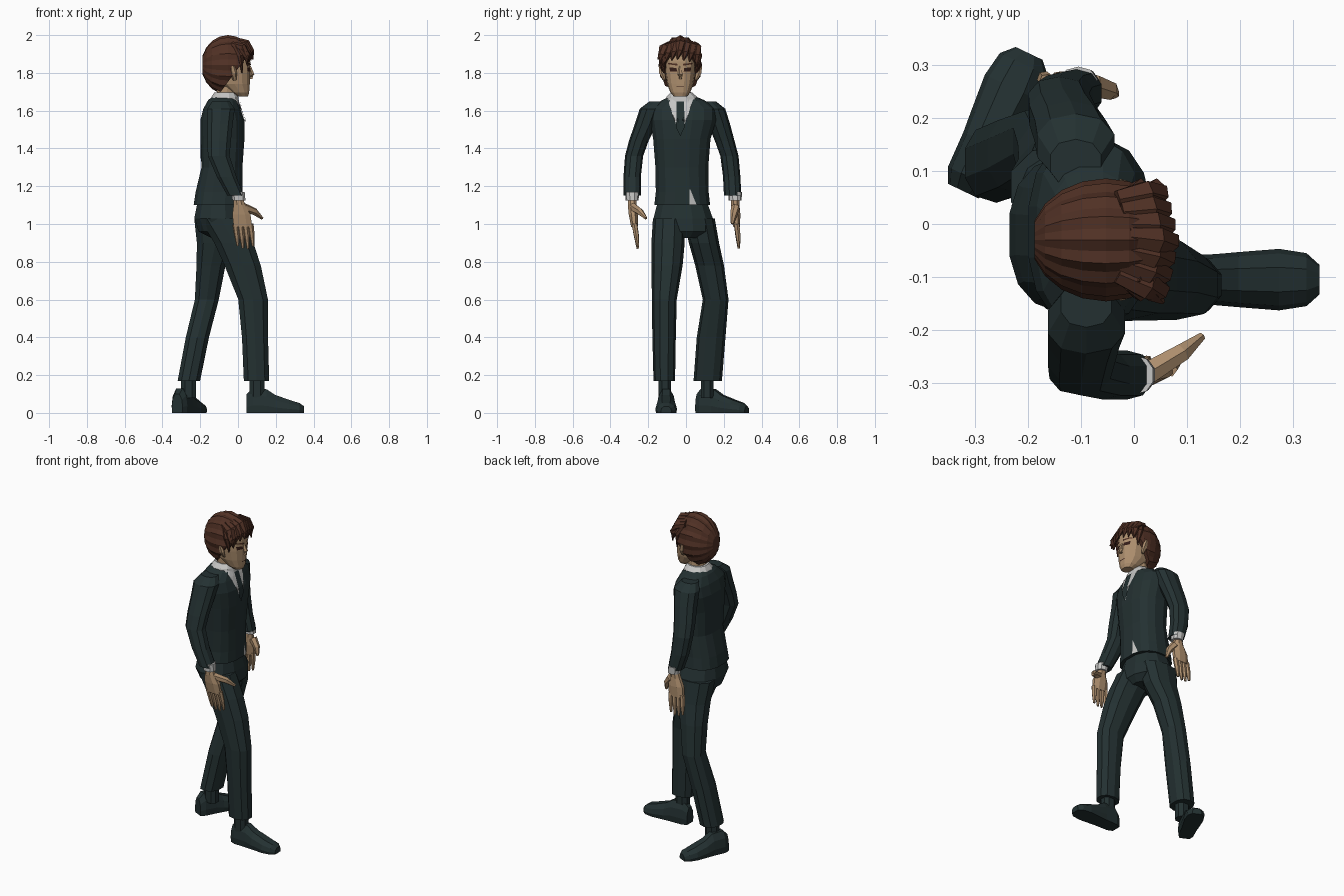
import bpy, bmesh, math
from mathutils import Vector
from mathutils.bvhtree import BVHTree

cube = bpy.data.objects.get("Cube")
if cube:
    bpy.data.objects.remove(cube)


def material(name, r, g, b):
    m = bpy.data.materials.new(name)
    m.use_nodes = True
    m.diffuse_color = (r, g, b, 1)
    shader = next(n for n in m.node_tree.nodes if n.type == 'BSDF_PRINCIPLED')
    shader.inputs["Base Color"].default_value = (r, g, b, 1)
    shader.inputs["Roughness"].default_value = 0.9
    return m


suit = material("dark green cloth", .017, .030, .031)
hair = material("brown hair", .080, .030, .018)
skin = material("tan skin", .43, .28, .16)
shirt = material("white shirt", .56, .56, .55)
dark = material("dark brown eye", .035, .012, .009)


def finish(name, bm, mat):
    bmesh.ops.recalc_face_normals(bm, faces=bm.faces)
    mesh = bpy.data.meshes.new(name)
    bm.to_mesh(mesh)
    bm.free()
    mesh.materials.append(mat)
    obj = bpy.data.objects.new(name, mesh)
    bpy.context.collection.objects.link(obj)
    return obj


def bridge(bm, rings):
    """Join equal rings of points into a closed skin."""
    loops = [[bm.verts.new(p) for p in ring] for ring in rings]
    n = len(loops[0])
    for a, b in zip(loops, loops[1:]):
        for i in range(n):
            j = (i + 1) % n
            bm.faces.new((a[i], a[j], b[j], b[i]))
    bm.faces.new(loops[0])
    bm.faces.new(loops[-1])


def circle(n, power=2.0):
    for i in range(n):
        t = math.tau * (i + .5) / n
        c, s = math.cos(t), math.sin(t)
        yield (math.copysign(abs(c) ** (2 / power), c),
               math.copysign(abs(s) ** (2 / power), s))


def loft(name, sections, mat, n=12, power=2.3):
    """Stack level sections given as x, y, z, x radius, y radius."""
    bm = bmesh.new()
    bridge(bm, [[Vector((x + c * rx, y + s * ry, z)) for c, s in circle(n, power)]
                for x, y, z, rx, ry in sections])
    return finish(name, bm, mat)


def tube(bm, points, radii, n=6, flat=1.0):
    """Sweep a tapering section along a path."""
    pts = [Vector(p) for p in points]
    rings = []
    for i, p in enumerate(pts):
        way = pts[min(i + 1, len(pts) - 1)] - pts[max(i - 1, 0)]
        turn = way.to_track_quat('Z', 'Y')
        rings.append([p + turn @ Vector((c * radii[i], s * radii[i] * flat, 0))
                      for c, s in circle(n)])
    bridge(bm, rings)


def plate(name, outline, target, mat, lift=.004):
    """Lay a thin y-z outline on the front of a part."""
    tree = BVHTree.FromPolygons([v.co for v in target.data.vertices],
                                [p.vertices for p in target.data.polygons])
    bm = bmesh.new()
    bm.faces.new([bm.verts.new((0, y, z)) for y, z in outline])
    bmesh.ops.triangulate(bm, faces=bm.faces)
    bmesh.ops.subdivide_edges(bm, edges=bm.edges, cuts=5, use_grid_fill=True)
    for v in bm.verts:
        hit = tree.ray_cast(Vector((1, v.co.y, v.co.z)), Vector((-1, 0, 0)))[0]
        if hit is None:
            hit = tree.find_nearest(Vector((.05, v.co.y, v.co.z)))[0]
        v.co.x = hit.x + lift
    obj = finish(name, bm, mat)
    if obj.data.polygons[0].normal.x < 0:
        obj.data.flip_normals()
    return obj


# Jacket body
jacket = loft("jacket", [
    (-.105, -.02, 1.10, .132, .150), (-.10, -.02, 1.17, .126, .142),
    (-.085, -.022, 1.30, .110, .142), (-.082, -.022, 1.45, .118, .154),
    (-.083, -.015, 1.55, .118, .178), (-.085, -.015, 1.61, .100, .178),
    (-.08, -.015, 1.655, .080, .115), (-.075, -.02, 1.68, .055, .06)], suit, 16, 2.5)

# Hips and trouser legs
loft("trouser_hips", [
    (-.105, -.02, 1.13, .110, .130), (-.105, -.015, 1.03, .130, .162),
    (-.09, -.008, .96, .122, .145), (-.07, -.002, .925, .070, .07)], suit)
loft("right_trouser_leg", [
    (-.09, -.09, 1.03, .120, .085), (-.022, -.095, .90, .108, .088),
    (.025, -.10, .78, .100, .082), (.08, -.115, .60, .082, .066),
    (.09, -.116, .40, .072, .062), (.098, -.115, .17, .070, .057)], suit, 10)
loft("left_trouser_leg", [
    (-.115, .07, 1.03, .122, .082), (-.118, .095, .90, .104, .080),
    (-.143, .125, .78, .080, .076), (-.165, .157, .60, .066, .068),
    (-.215, .133, .40, .064, .076), (-.26, .115, .17, .062, .075)], suit, 10)


# Shoes, each drawn along its own heel-to-toe line
def shoe(name, heel, toe):
    heel, toe = Vector(heel), Vector(toe)
    way = toe - heel
    side = Vector((-way.y, way.x, 0)).normalized()
    up = Vector((0, 0, 1))
    bm = bmesh.new()
    rings = []
    for t, w, h in [(0, .032, .10), (.1, .046, .13), (.35, .048, .125), (.5, .052, .095),
                    (.75, .058, .068), (.92, .050, .052), (1, .028, .035)]:
        section = [(-.92, 0), (-1, .3), (-.85, .7), (-.4, 1),
                   (.4, 1), (.85, .7), (1, .3), (.92, 0)]
        rings.append([heel + way * t + side * (w * a) + up * (h * b) for a, b in section])
    bridge(bm, rings)
    finish(name, bm, suit)


shoe("right_shoe", (.045, -.105, 0), (.35, -.105, 0))
shoe("left_shoe", (-.322, .062, 0), (-.198, .322, 0))
for name, x, y in (("right_sock", .1, -.112), ("left_sock", -.262, .112)):
    loft(name, [(x, y, .08, .042, .036), (x, y, .22, .042, .036)], suit, 8)

# Sleeves share their thickness
widths = [(.05, .045), (.076, .060), (.070, .058), (.065, .052),
          (.060, .048), (.054, .046), (.046, .046)]
levels = [1.648, 1.61, 1.53, 1.44, 1.36, 1.25, 1.15]
right_path = [(-.09, -.15), (-.09, -.185), (-.095, -.213), (-.10, -.25),
              (-.102, -.275), (-.06, -.285), (-.012, -.285)]
left_path = [(-.11, .115), (-.11, .148), (-.12, .175), (-.135, .205),
             (-.142, .230), (-.13, .242), (-.105, .247)]
for side, path in (("right", right_path), ("left", left_path)):
    loft(side + "_sleeve", [(*p, z, *w) for p, z, w in zip(path, levels, widths)], suit, 10)


# Cuffs and hands
def hand(side, x, y, lean, drift, thumb):
    loft(side + "_cuff", [(x, y, 1.17, .037, .037), (x + .005, y, 1.125, .036, .034)], shirt, 10)
    bm = bmesh.new()
    palm = [(0, 0, 1.14, .026, .024), (.008, 0, 1.10, .034, .025),
            (.018, lean * .2, 1.05, .052, .026), (.026, lean * .4, .985, .053, .019)]
    bridge(bm, [[Vector((x + dx * drift + c * rx, y + dy + s * ry, z))
                 for c, s in circle(8)] for dx, dy, z, rx, ry in palm])
    for i in range(4):
        kx = x + .026 * drift + (i - 1.5) * .027
        drop = .125 - .012 * abs(i - 1.6)
        tube(bm, [(kx, y + lean * .4, 1.0),
                  (kx + .008 * drift, y + lean * .75, 1 - drop * .55),
                  (kx + .014 * drift, y + lean, 1 - drop - .01)],
             [.016, .014, .007])
    base = Vector((x + .025, y + lean * .1, 1.09))
    tip = Vector(thumb)
    tube(bm, [base, base.lerp(tip, .55) + Vector((.008, 0, .008)), tip], [.024, .019, .008])
    finish(side + "_hand", bm, skin)


hand("right", .0, -.285, .03, 1, (.128, -.212, 1.03))
hand("left", -.105, .26, .02, -.7, (-.035, .245, 1.0))

# Neck, collar, shirt front and tie
loft("neck", [(-.075, -.02, 1.62, .055, .055), (-.06, -.027, 1.70, .054, .052),
              (-.045, -.03, 1.77, .054, .052)], skin, 10)
loft("shirt_collar", [(-.078, -.018, 1.635, .088, .104), (-.07, -.022, 1.672, .074, .084),
                      (-.068, -.024, 1.695, .060, .060)], shirt, 12)
mid = -.03
plate("shirt_front", [(mid - .068, 1.66), (mid + .068, 1.66), (mid + .035, 1.56),
                      (mid, 1.47), (mid - .035, 1.56)], jacket, shirt, .005)
plate("tie", [(mid - .02, 1.648), (mid + .02, 1.648), (mid + .010, 1.61), (mid + .022, 1.51),
              (mid, 1.465), (mid - .022, 1.51), (mid - .010, 1.61)], jacket, suit, .009)
plate("shirt_tail", [(.02, 1.19), (.018, 1.102), (.056, 1.102)], jacket, shirt)

# Head
head = loft("head", [
    (.025, mid, 1.675, .028, .034), (.01, mid, 1.695, .050, .052),
    (-.018, mid, 1.74, .082, .070), (-.026, mid, 1.80, .092, .080),
    (-.03, mid, 1.86, .097, .083), (-.035, mid, 1.92, .092, .078),
    (-.045, mid, 1.96, .060, .050)], skin, 14, 2.4)

# Nose
bm = bmesh.new()
tube(bm, [(.060, mid, 1.835), (.074, mid, 1.79), (.070, mid, 1.768)], [.008, .014, .010], 5)
finish("nose", bm, skin)

# Eyes, brows, ears and mouth
for side, s in (("right", -1), ("left", 1)):
    def out(points):
        return [(mid + s * a, z) for a, z in points]
    plate(side + "_eye", out([(.018, 1.808), (.020, 1.826), (.058, 1.829), (.054, 1.808)]),
          head, dark, .003)
    plate(side + "_brow", out([(.014, 1.838), (.014, 1.848), (.064, 1.853), (.064, 1.846)]),
          head, hair, .005)
    bm = bmesh.new()
    tube(bm, [(-.018, mid + s * .083, 1.762), (-.024, mid + s * .096, 1.80),
              (-.030, mid + s * .102, 1.838)], [.010, .021, .015], 6, .7)
    finish(side + "_ear", bm, skin)
plate("mouth", [(mid - .022, 1.724), (mid + .022, 1.724), (mid + .018, 1.729),
                (mid - .018, 1.729)], head, dark, .002)

# Hair cap, ridged from front to back and trimmed along the hairline
bm = bmesh.new()
rings = []
spokes = 32
for k in range(1, 10):
    a = math.pi * k / 10
    ring = []
    for i in range(spokes):
        t = math.tau * i / spokes
        r = math.sin(a) * (.94 if i % 2 else 1)
        ring.append(Vector((-.053 + .142 * math.cos(a), mid + .116 * r * math.cos(t),
                            1.842 + .158 * r * math.sin(t))))
    rings.append(ring)
bridge(bm, rings)
slope = Vector((-.20, 0, .15)).normalized()
cut = bmesh.ops.bisect_plane(bm, geom=bm.verts[:] + bm.edges[:] + bm.faces[:],
                             plane_co=(-.10, 0, 1.69), plane_no=slope, clear_inner=True)
rim = [e for e in cut["geom_cut"] if isinstance(e, bmesh.types.BMEdge)]
bmesh.ops.holes_fill(bm, edges=rim)
finish("hair_cap", bm, hair)

# Fringe locks swept over the forehead, and locks by the temples
bm = bmesh.new()
for i in range(7):
    y = mid + (i - 3) * .029
    bow = abs(i - 3) * .007
    tube(bm, [(-.01 - bow, y * .8, 1.972 - bow), (.045 - bow, y, 1.955 - bow),
              (.070 - bow, y * 1.05 - .004, 1.915 - bow),
              (.078 - bow * 1.5, y * 1.1 - .012, 1.872 - bow)],
         [.020, .027, .022, .004], 6, .8)
for s in (-1, 1):
    for x, low in ((.045, 1.835), (.015, 1.80)):
        tube(bm, [(x - .02, mid + s * .075, 1.94), (x, mid + s * .094, 1.89),
                  (x + .006, mid + s * .088, low)], [.024, .024, .004], 6, .7)
tube(bm, [(.0, -.10, 1.945), (.035, -.128, 1.91), (.055, -.148, 1.872)], [.024, .020, .004], 6, .8)
finish("hair_fringe", bm, hair)
